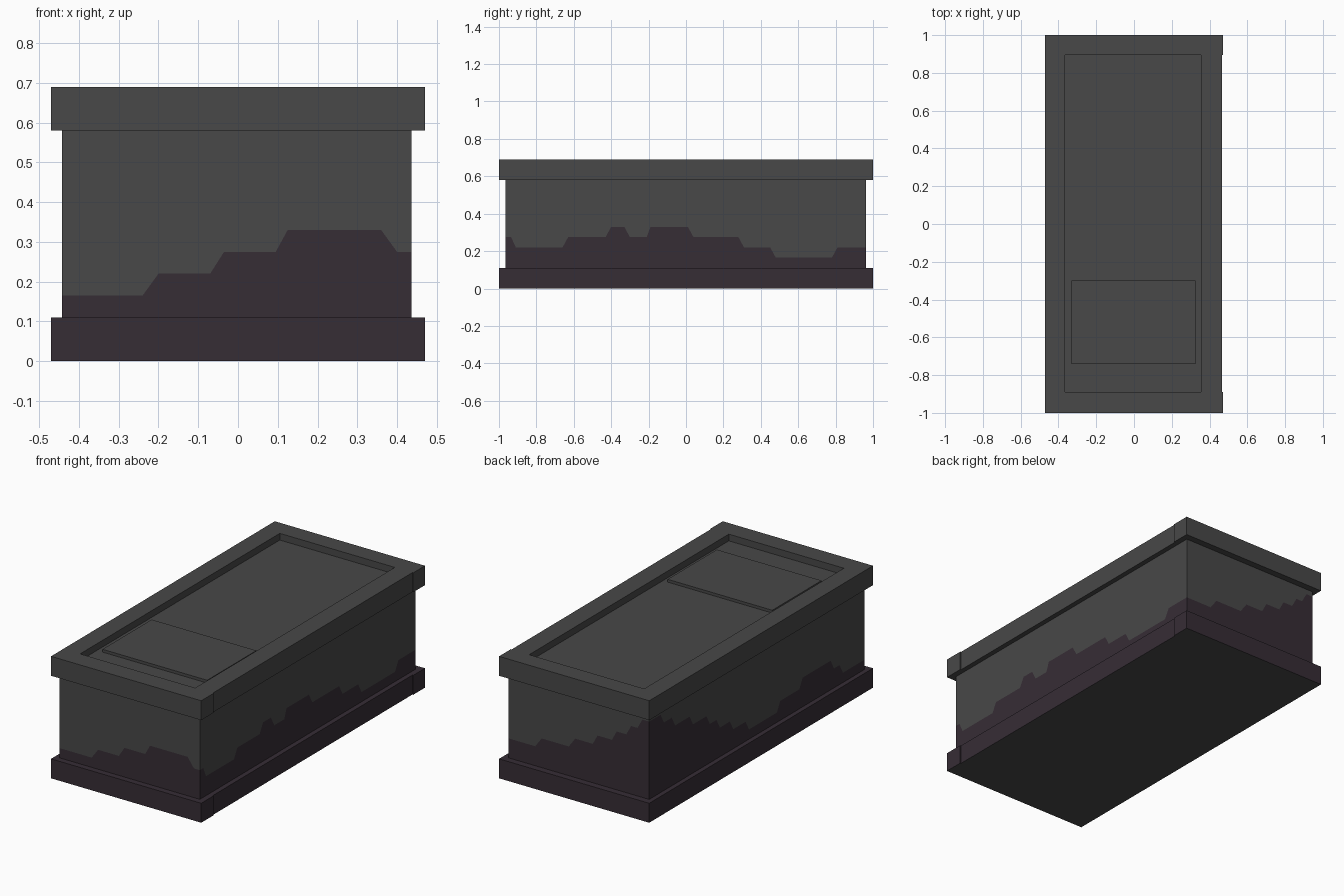
import bpy, bmesh

if "Cube" in bpy.data.objects:
    bpy.data.objects.remove(bpy.data.objects["Cube"])


def material(name, rgb):
    m = bpy.data.materials.new(name)
    m.diffuse_color = (*rgb, 1)
    m.use_nodes = True
    m.node_tree.nodes["Principled BSDF"].inputs["Base Color"].default_value = m.diffuse_color
    return m


stone = material("grey stone", (0.065, 0.065, 0.065))
stain = material("dark purple stain", (0.037, 0.026, 0.036))


def finish(name, bm, mats):
    me = bpy.data.meshes.new(name)
    bm.to_mesh(me)
    bm.free()
    for m in mats:
        me.materials.append(m)
    ob = bpy.data.objects.new(name, me)
    bpy.context.collection.objects.link(ob)
    return ob


def box(name, x, y, z, stained=False):
    bm = bmesh.new()
    bmesh.ops.create_cube(bm, size=1)
    for v in bm.verts:
        v.co = [r[0] if c < 0 else r[1] for c, r in zip(v.co, (x, y, z))]
    bm.normal_update()
    # stained boxes keep a clean underside
    for f in bm.faces:
        f.material_index = int(stained and f.normal.z > -0.5)
    return finish(name, bm, (stone, stain))


# Base plinth and lid rim: wider end blocks with slightly narrower long sides
for part, z, dark in (("base", (0, 0.11), True), ("lid", (0.58, 0.69), False)):
    box(part + "_front_end", (-0.47, 0.47), (-1, -0.89), z, dark)
    box(part + "_back_end", (-0.47, 0.47), (0.895, 1), z, dark)
    if dark:
        box("base_middle", (-0.47, 0.465), (-0.89, 0.895), z, dark)
    else:
        box("lid_left_side", (-0.47, -0.365), (-0.89, 0.895), z)
        box("lid_right_side", (0.355, 0.465), (-0.89, 0.895), z)

# Recessed lid panel and the raised plate on it
box("lid_panel", (-0.365, 0.355), (-0.89, 0.895), (0.58, 0.652))
box("lid_plate", (-0.33, 0.325), (-0.74, -0.30), (0.652, 0.668))

# Body walls, split along a stepped stain line.
# Each plateau is (start, end, level); levels are multiples of STEP.
STEP = 0.055
X0, X1, Y0, Y1 = -0.443, 0.437, -0.965, 0.962
front = [(X0, -.24, 3), (-.20, -.07, 4), (-.035, .095, 5), (.125, .36, 6), (.40, X1, 5)]
right = [(Y0, -.935, 5), (-.91, -.66, 4), (-.63, -.43, 5), (-.40, -.33, 6),
         (-.30, -.21, 5), (-.19, .01, 6), (.04, .28, 5), (.31, .45, 4),
         (.48, .78, 3), (.81, Y1, 4)]
back = [(X1, .27, 4), (.23, .06, 5), (.02, -.09, 6), (-.12, -.21, 7),
        (-.24, -.30, 8), (-.33, -.37, 9), (-.40, X0, 10)]
left = [(Y1, .86, 10), (.83, .76, 9), (.73, .60, 8), (.57, .45, 7), (.42, .36, 6),
        (.33, .24, 5), (.21, .10, 4), (.07, -.18, 3), (-.21, -.38, 4),
        (-.41, -.66, 5), (-.69, -.74, 4), (-.77, Y0, 3)]


def stain_line(plateaus):
    return [(t, n * STEP) for a, b, n in plateaus for t in (a, b)]


walls = ((front, lambda t: (t, Y0)), (right, lambda t: (X1, t)),
         (back, lambda t: (t, Y1)), (left, lambda t: (X0, t)))
bm = bmesh.new()
for plateaus, place in walls:
    columns = []
    for t, h in stain_line(plateaus):
        columns.append([bm.verts.new((*place(t), z)) for z in (0.10, h, 0.60)])
    for a, b in zip(columns, columns[1:]):
        bm.faces.new((a[0], b[0], b[1], a[1])).material_index = 1
        bm.faces.new((a[1], b[1], b[2], a[2])).material_index = 0
bmesh.ops.remove_doubles(bm, verts=bm.verts, dist=1e-4)
finish("body", bm, (stone, stain))
